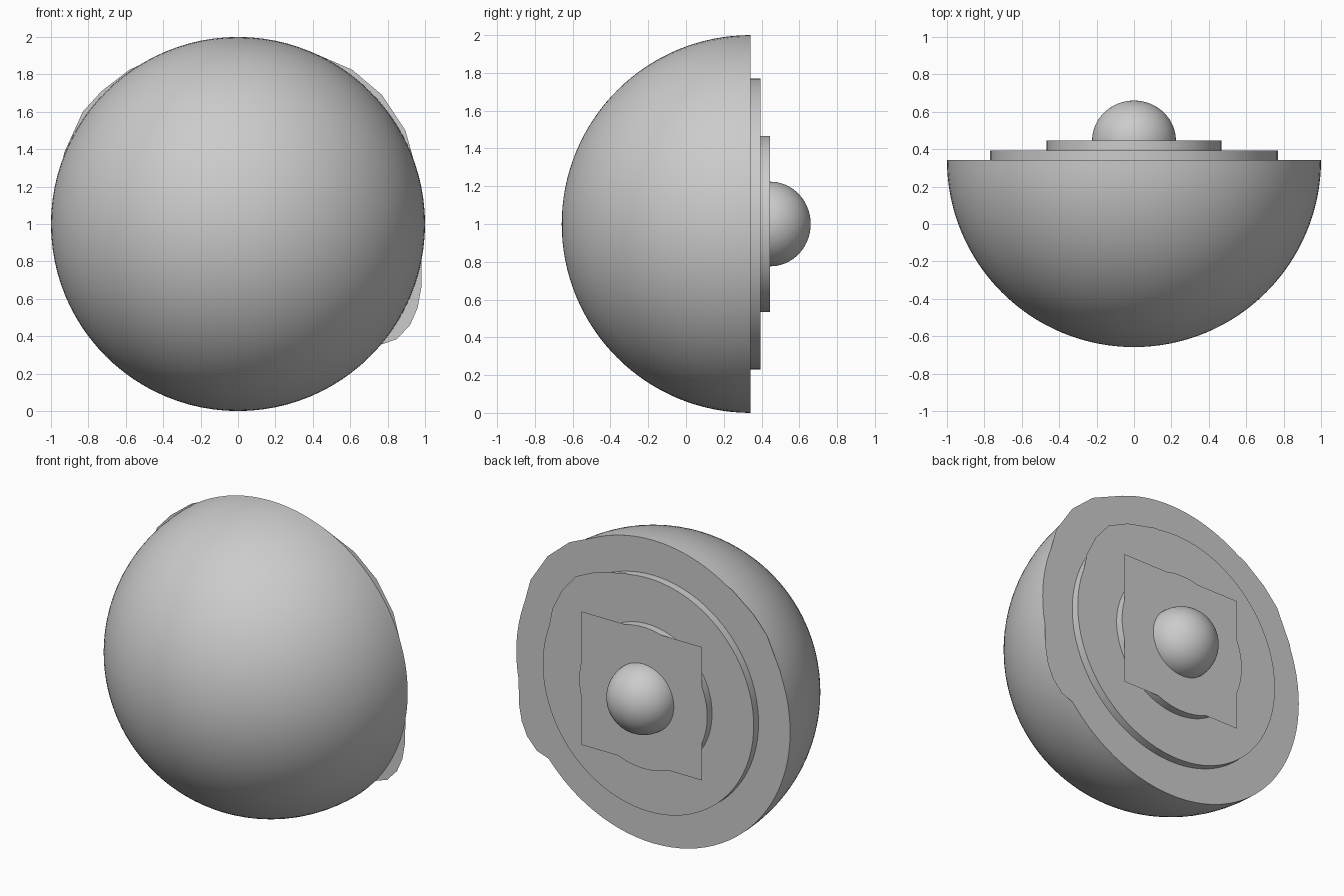
import bpy, bmesh, math

if "Cube" in bpy.data.objects:
    bpy.data.objects.remove(bpy.data.objects["Cube"])

RIM = 0.342   # y of the flat back of the dome


def finish(name, bm, smooth=True):
    me = bpy.data.meshes.new(name)
    bmesh.ops.remove_doubles(bm, verts=bm.verts, dist=1e-5)
    bmesh.ops.recalc_face_normals(bm, faces=bm.faces)
    bm.to_mesh(me)
    bm.free()
    ob = bpy.data.objects.new(name, me)
    bpy.context.collection.objects.link(ob)
    if smooth:
        bpy.context.view_layer.objects.active = ob
        ob.select_set(True)
        bpy.ops.object.shade_smooth_by_angle(angle=math.radians(35))
        ob.select_set(False)
    return ob


def lathe(name, profile, steps=96):
    """Spin (radius, y) points around the y axis through z = 1."""
    bm = bmesh.new()
    vs = [bm.verts.new((r, y, 1)) for r, y in profile]
    es = [bm.edges.new(p) for p in zip(vs, vs[1:])]
    bmesh.ops.spin(bm, geom=vs + es, cent=(0, 0, 1), axis=(0, 1, 0),
                   angle=math.tau, steps=steps, use_merge=False)
    return finish(name, bm)


def half_ball(radius, depth, y, n=32):
    """Quarter-ellipse profile from the pole to the rim."""
    a = [math.pi / 2 * i / n for i in range(n + 1)]
    return [(radius * math.sin(t), y + depth * math.cos(t)) for t in a]


def plate(name, points, y):
    """Thin flat sheet from (x, z) points."""
    bm = bmesh.new()
    bm.faces.new([bm.verts.new((x, y, z)) for x, z in points][::-1])
    ob = finish(name, bm, False)
    if ob.data.polygons[0].normal.y < 0:
        ob.data.flip_normals()
    return ob


# Large dome with closed flat back
lathe("dome", half_ball(1, -1, RIM) + [(0, RIM)])

# Stepped round discs on the flat back
for name, r, y0, y1 in (("large_disc", 0.77, RIM, RIM + 0.052),
                        ("small_disc", 0.467, RIM + 0.052, RIM + 0.104)):
    lathe(name, [(0, y0), (r, y0), (r, y1), (0, y1)])

# Small central half ball
lathe("centre_knob", half_ball(0.224, 0.214, RIM + 0.104, 20))

# Uneven flat sheet behind the dome, slightly overhanging its rim
plate("back_sheet", [
    (0, 1.99), (0.38, 1.925), (0.61, 1.825), (0.77, 1.69), (0.895, 1.5),
    (0.965, 1.25), (0.985, 1.0), (0.98, 0.66), (0.96, 0.55), (0.92, 0.46),
    (0.85, 0.385), (0.75, 0.35), (0.5, 0.15), (0, 0.01), (-0.5, 0.15),
    (-0.86, 0.5), (-0.99, 1.0), (-0.93, 1.38), (-0.83, 1.6), (-0.73, 1.71),
    (-0.58, 1.825), (-0.35, 1.93)], RIM + 0.001)

# Uneven sheet on the large disc
plate("large_disc_sheet", [
    (0.16, 1.76), (0.38, 1.71), (0.53, 1.64), (0.63, 1.52), (0.7, 1.38),
    (0.755, 1.1), (0.75, 0.9), (0.5, 0.42), (0, 0.24), (-0.5, 0.42),
    (-0.76, 1), (-0.5, 1.58)], RIM + 0.053)

# Square sheet on the small disc, its corners overhanging
plate("square_sheet", [(0.01 + 0.44 * i, 1.01 + 0.44 * j)
                       for i, j in ((-1, -1), (1, -1), (1, 1), (-1, 1))],
      RIM + 0.105)
